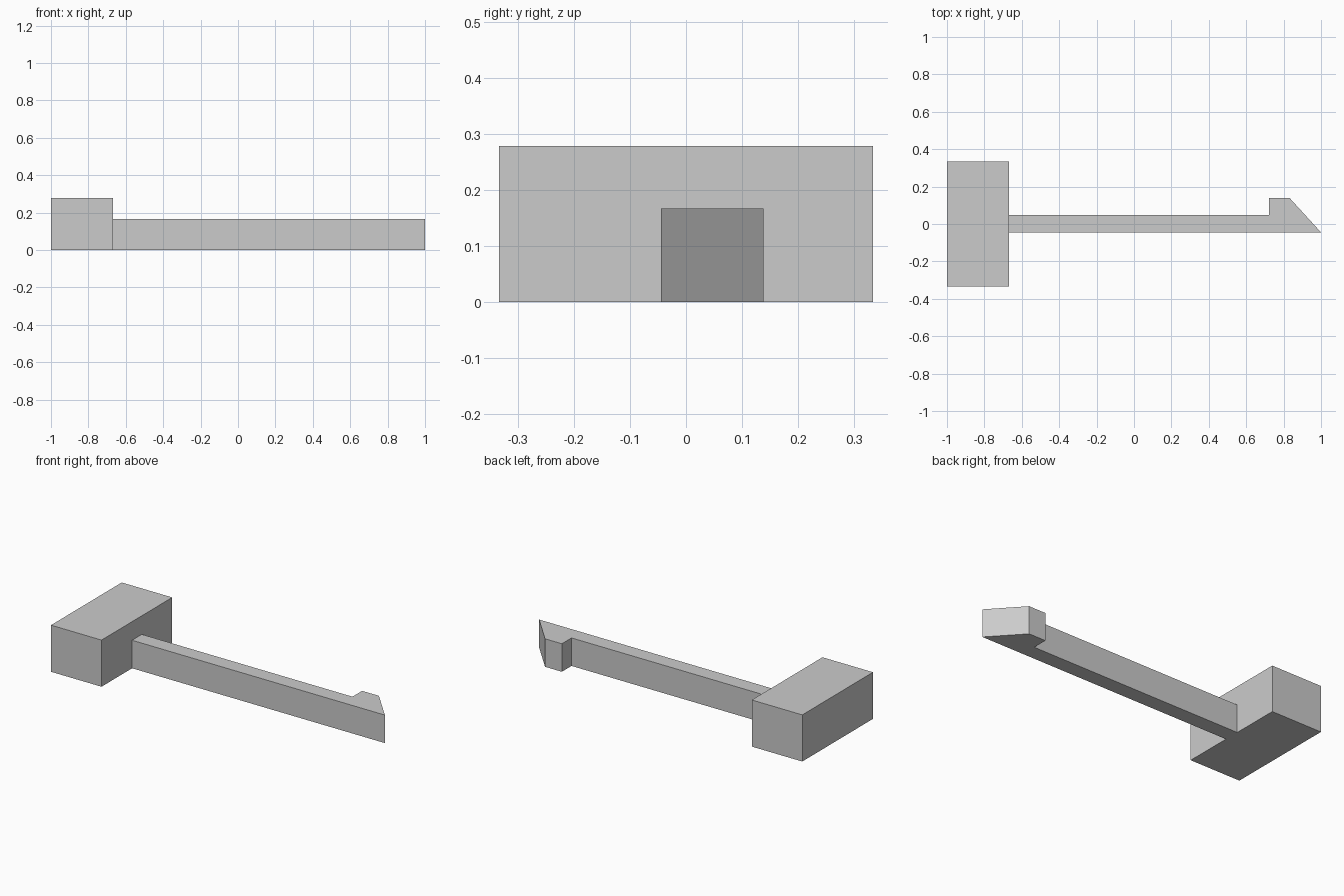
import bpy
import bmesh

cube = bpy.data.objects.get("Cube")
if cube:
    bpy.data.objects.remove(cube, do_unlink=True)

GREY = (0.6, 0.6, 0.6, 1.0)
grey = bpy.data.materials.new("plain grey")
grey.use_nodes = True
grey.diffuse_color = GREY
grey.node_tree.nodes["Principled BSDF"].inputs["Base Color"].default_value = GREY


def extrude_outline(name, outline, height):
    """Raise a flat plan outline from the ground into a solid."""
    bm = bmesh.new()
    base = bm.faces.new([bm.verts.new((x, y, 0)) for x, y in outline])
    top = bmesh.ops.extrude_face_region(bm, geom=[base], use_keep_orig=True)
    verts = [v for v in top["geom"] if isinstance(v, bmesh.types.BMVert)]
    bmesh.ops.translate(bm, verts=verts, vec=(0, 0, height))
    bmesh.ops.recalc_face_normals(bm, faces=bm.faces)
    mesh = bpy.data.meshes.new(name)
    bm.to_mesh(mesh)
    bm.free()
    mesh.materials.append(grey)
    obj = bpy.data.objects.new(name, mesh)
    bpy.context.collection.objects.link(obj)
    return obj


# Mounting block
left, right, half = -1.0, -0.667, 0.333
extrude_outline("base_block",
                [(left, -half), (right, -half), (right, half), (left, half)],
                0.278)

# Cantilever arm with its slanted catch at the tip
front, back, catch = -0.045, 0.047, 0.138
extrude_outline("snap_arm",
                [(right, front), (1.0, front), (0.833, catch),
                 (0.722, catch), (0.722, back), (right, back)],
                0.167)
